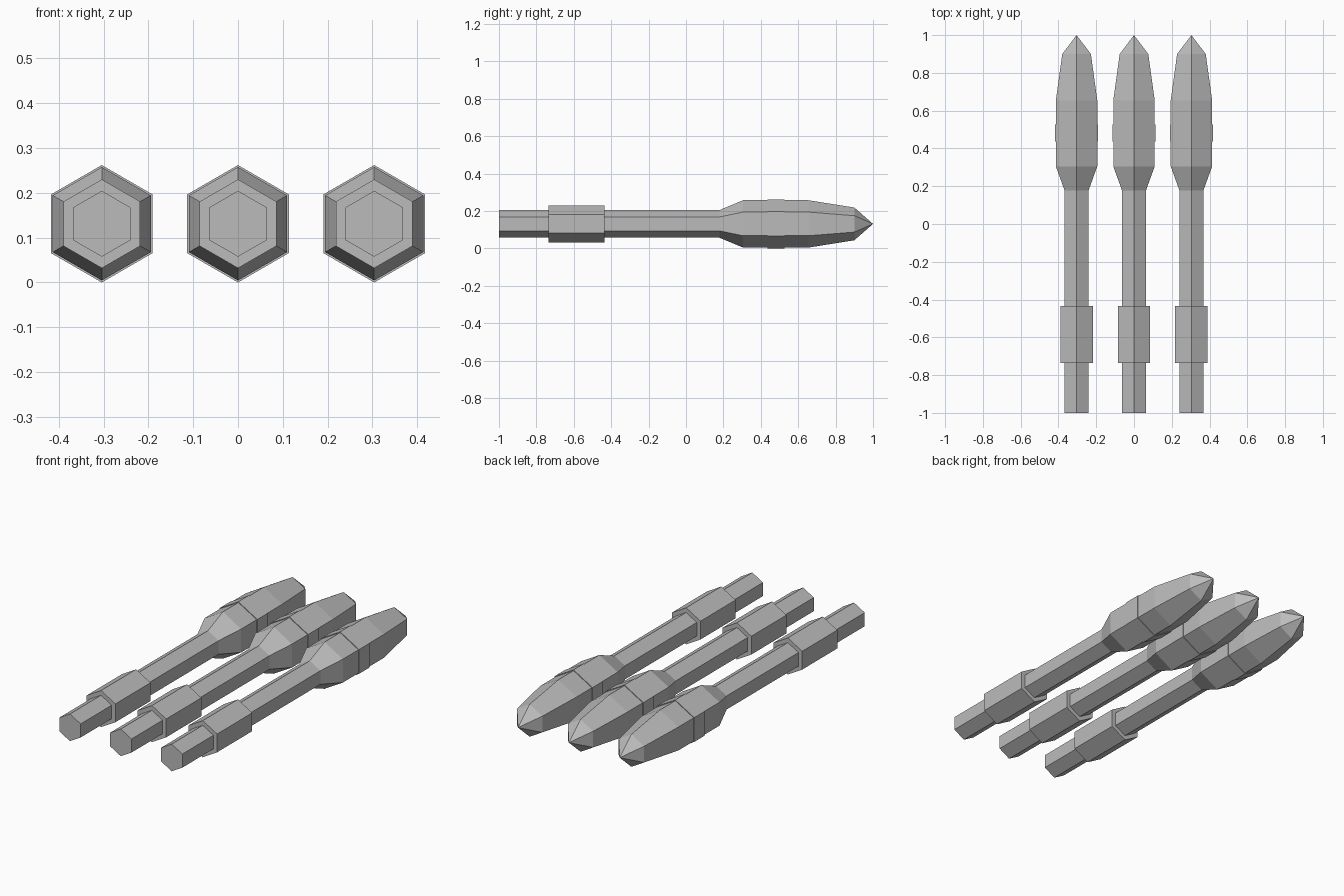
import bpy, bmesh, math

if "Cube" in bpy.data.objects:
    bpy.data.objects.remove(bpy.data.objects["Cube"])

CENTRE_Z = 0.131

grey = bpy.data.materials.new("plain grey")
grey.diffuse_color = (0.5, 0.5, 0.5, 1)
grey.use_nodes = True
grey.node_tree.nodes["Principled BSDF"].inputs["Base Color"].default_value = grey.diffuse_color


def hex_loft(name, x, profile):
    """Six-sided solid along y from (y, radius) stations; radius 0 is a point."""
    bm = bmesh.new()
    rings = []
    for y, r in profile:
        if r == 0:
            rings.append([bm.verts.new((0, y, 0))])
        else:
            rings.append([bm.verts.new((r * math.sin(k * math.pi / 3), y,
                                        r * math.cos(k * math.pi / 3)))
                          for k in range(6)])
    for a, b in zip(rings, rings[1:]):
        for k in range(6):
            n = (k + 1) % 6
            if len(b) == 1:
                bm.faces.new((a[k], a[n], b[0]))
            else:
                bm.faces.new((a[k], a[n], b[n], b[k]))
    for ring in (rings[0], rings[-1]):
        if len(ring) == 6:
            bm.faces.new(ring)
    bmesh.ops.recalc_face_normals(bm, faces=bm.faces)
    mesh = bpy.data.meshes.new(name)
    bm.to_mesh(mesh)
    bm.free()
    mesh.materials.append(grey)
    obj = bpy.data.objects.new(name, mesh)
    obj.location = (x, 0, CENTRE_Z)
    bpy.context.collection.objects.link(obj)
    return obj


for side, x in (("left", -0.304), ("middle", 0.0), ("right", 0.304)):
    # shaft flaring into the pointed head
    hex_loft(side + "_shaft_and_head", x,
             [(-1.0, 0.0735), (0.178, 0.0735), (0.305, 0.1265),
              (0.655, 0.1265), (0.9, 0.0875), (1.0, 0)])
    # thick sleeve near the tail
    hex_loft(side + "_tail_sleeve", x, [(-0.735, 0.099), (-0.435, 0.099)])
    # thin raised band around the head
    hex_loft(side + "_head_band", x, [(0.437, 0.131), (0.526, 0.131)])
